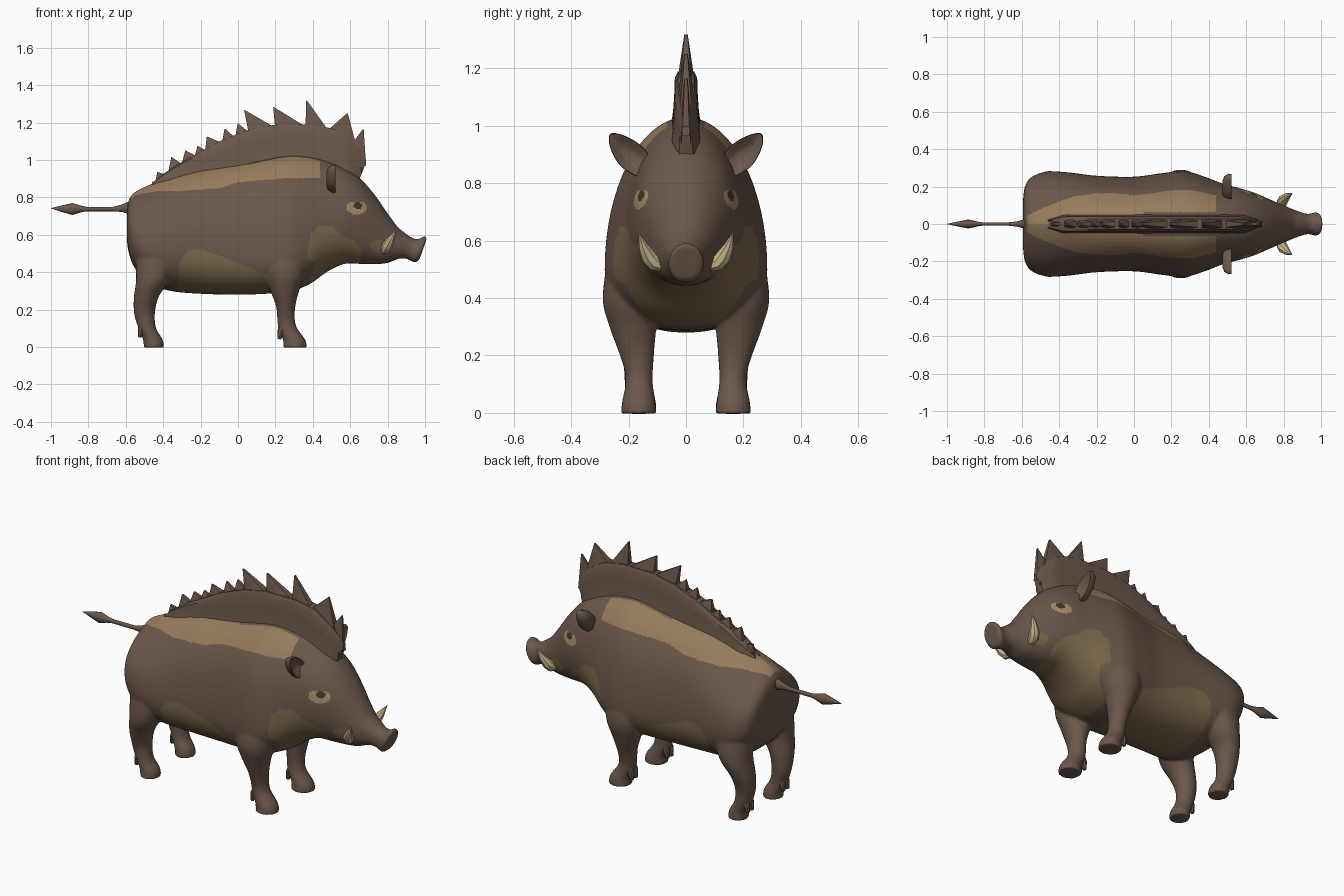
import bpy, bmesh, math
from mathutils import Vector

if "Cube" in bpy.data.objects:
    bpy.data.objects.remove(bpy.data.objects["Cube"])


def material(name, r, g, b):
    m = bpy.data.materials.new(name)
    lin = [((c / 255 + 0.055) / 1.055) ** 2.4 for c in (r, g, b)]
    m.diffuse_color = (*lin, 1)
    m.use_nodes = True
    m.node_tree.nodes["Principled BSDF"].inputs["Base Color"].default_value = m.diffuse_color
    return m


BROWN = material("brown_hide", 107, 87, 75)
TAN = material("tan_back", 150, 123, 92)
OLIVE = material("olive_belly", 125, 104, 76)
EYE_TAN = material("eye_tan", 166, 142, 102)
DARK = material("dark_eye", 70, 55, 46)
IVORY = material("ivory_tusk", 206, 186, 142)


def add_object(name, bm, mat=BROWN, smooth=40):
    bmesh.ops.recalc_face_normals(bm, faces=bm.faces[:])
    me = bpy.data.meshes.new(name)
    bm.to_mesh(me)
    bm.free()
    ob = bpy.data.objects.new(name, me)
    bpy.context.collection.objects.link(ob)
    me.materials.append(mat)
    if smooth:
        bpy.ops.object.select_all(action='DESELECT')
        bpy.context.view_layer.objects.active = ob
        ob.select_set(True)
        bpy.ops.object.shade_smooth_by_angle(angle=math.radians(smooth))
    return ob


def loft(bm, rings):
    """Closed skin over equal sized rings of points."""
    vs = [[bm.verts.new(p) for p in r] for r in rings]
    n = len(vs[0])
    for a, b in zip(vs, vs[1:]):
        for i in range(n):
            j = (i + 1) % n
            bm.faces.new((a[i], a[j], b[j], b[i]))
    bm.faces.new(vs[0])
    bm.faces.new(vs[-1][::-1])


def smooth_rows(rows, steps):
    """Catmull-Rom interpolation of parameter rows."""
    out = []
    for i in range(len(rows) - 1):
        p = [rows[max(0, min(len(rows) - 1, i + k))] for k in (-1, 0, 1, 2)]
        for s in range(steps):
            t = s / steps
            out.append([0.5 * (2 * b + (c - a) * t + (2 * a - 5 * b + 4 * c - d) * t * t
                               + (3 * b - a - 3 * c + d) * t ** 3) for a, b, c, d in zip(*p)])
    return out + [list(rows[-1])]


def line(pts, x):
    """Piecewise linear height at x."""
    if x <= pts[0][0]:
        return pts[0][1]
    for (a, za), (b, zb) in zip(pts, pts[1:]):
        if x <= b:
            return za + (zb - za) * (x - a) / (b - a)
    return pts[-1][1]


# Trunk and head: x, bottom, top, half width, height of the widest point
STATIONS = [
    (-.593, .56, .74, .13, .64), (-.583, .50, .79, .20, .62), (-.55, .42, .83, .25, .58),
    (-.47, .34, .87, .28, .54), (-.36, .30, .915, .277, .52), (-.2, .285, .95, .258, .51),
    (0, .28, .98, .253, .50), (.15, .285, 1.01, .272, .50), (.27, .295, 1.03, .283, .50),
    (.38, .335, 1.025, .252, .54), (.48, .405, 1.0, .214, .62), (.57, .445, .96, .19, .67),
    (.65, .445, .905, .165, .67), (.73, .443, .815, .13, .63), (.80, .45, .715, .10, .57),
    (.86, .472, .635, .075, .55), (.915, .472, .585, .056, .53), (.95, .46, .578, .056, .522),
    (.973, .452, .594, .063, .524), (.99, .468, .582, .055, .525)]
POINTED = [(-.5, 1.6), (-.36, 1.45), (-.2, 1.05), (0, 1)]
bm = bmesh.new()
rings = []
for x, zb, zt, w, zw in smooth_rows(STATIONS, 6):
    ring = []
    for k in range(64):
        a = math.tau * k / 64
        c, s = math.cos(a), math.sin(a)
        p = 1 if s > 0 else 0.85
        z = zw + (zt - zw if s > 0 else zw - zb) * math.copysign(abs(s) ** p, s)
        y = w * math.copysign(abs(c) ** (line(POINTED, x) if s > 0 else p), c)
        tilt = max(0, min(1, (x - .86) / .08)) * .35 * (z - .525)
        ring.append((x + tilt, y, z))
    rings.append(ring)
loft(bm, rings)

# Legs: centre x, centre y, height, radius x, radius y
FRONT = [(.305, .165, -.003, .064, .062), (.30, .165, .04, .060, .058), (.266, .163, .10, .051, .048),
         (.257, .165, .15, .047, .05), (.255, .174, .22, .052, .064), (.25, .185, .30, .077, .082),
         (.25, .195, .40, .11, .096), (.25, .18, .55, .12, .09)]
BACK = [(-.45, .16, -.003, .054, .058), (-.455, .16, .04, .053, .055), (-.485, .165, .10, .048, .049),
        (-.50, .167, .18, .056, .054), (-.49, .18, .27, .067, .074), (-.455, .19, .36, .09, .093),
        (-.43, .185, .50, .12, .09)]
for leg in (FRONT, BACK):
    for side in (1, -1):
        loft(bm, [[(cx + rx * math.cos(math.tau * k / 24), side * (cy + ry * math.sin(math.tau * k / 24)), z)
                   for k in range(24)] for cx, cy, z, rx, ry in smooth_rows(leg, 4)])
body = add_object("body", bm, smooth=0)

# Fuse the trunk and legs into one smooth skin
rm = body.modifiers.new("fuse", 'REMESH')
rm.mode, rm.voxel_size = 'VOXEL', 0.0075
sm = body.modifiers.new("soften", 'SMOOTH')
sm.factor, sm.iterations = 0.5, 8
dg = bpy.context.evaluated_depsgraph_get()
skin = bpy.data.meshes.new_from_object(body.evaluated_get(dg))
body.modifiers.clear()
body.data = skin
skin.materials.clear()
for m in (BROWN, TAN, OLIVE, EYE_TAN, DARK):
    skin.materials.append(m)

# Coat markings by region
BACK_LINE = [(-.57, .77), (-.5, .795), (-.3, .835), (-.1, .85), (0, .88), (.2, .90), (.44, .905)]
BACK_WIDTH = [(-.58, .04), (-.5, .08), (-.4, .12), (-.3, .155), (-.2, .175), (0, .20), (.44, .20)]
BELLY_LINE = [(-.33, .30), (-.31, .46), (-.27, .515), (-.2, .525), (-.05, .47), (.17, .38)]
CHEST_TOP = [(.37, .46), (.385, .58), (.43, .65), (.5, .65), (.55, .60), (.62, .57), (.66, .52)]
CHEST_WIDTH = [(.28, .10), (.35, .155), (.45, .215), (.5, .30)]
CHEST_BACK = [(.28, .28), (.36, .33), (.46, .37)]


def oval(x, z, cx, cz, rx, rz):
    return ((x - cx) / rx) ** 2 + ((z - cz) / rz) ** 2 < 1


def coat(x, y, z):
    if x > .57 and oval(x, z, .640, .757, .024, .018):
        return 4
    if x > .57 and oval(x, z, .635, .745, .054, .036) and z < .773:
        return 3
    if -.57 < x < .44 and z > line(BACK_LINE, x) and (.065 if x > .05 else 0) < y < line(BACK_WIDTH, x):
        return 1
    if -.33 < x < .165 and z < line(BELLY_LINE, x):
        return 2
    if line(CHEST_BACK, z) < x < .66 and .25 < z < line(CHEST_TOP, x) + .02 * (x < .4) \
            and y < line(CHEST_WIDTH, z):
        return 2
    return 2 if oval(x, z, .75, .54, .05, .034) else 0


for f in skin.polygons:
    f.use_smooth = True
    c = f.center
    f.material_index = coat(c.x, abs(c.y), c.z)

# Mane ridge with a sloping front edge
TOPLINE = [(s[0], s[2]) for s in STATIONS]
CREST = [(-.46, .87), (-.40, .925), (-.3, .99), (-.1, 1.10), (.05, 1.16), (.2, 1.19), (.4, 1.19),
         (.52, 1.165), (.6, 1.11), (.66, 1.05), (.685, 1.0)]
bm = bmesh.new()
rings = []
for i in range(49):
    x = -.46 + 1.145 * i / 48
    lo, hi = line(TOPLINE, x), line(CREST, x)
    k = min(1, .5 + (x + .46) * 6, .35 + (.69 - x) * 6)
    h = max(hi - lo, .01)
    half = [(.052 * k, lo - .03), (.044 * k, lo + .2 * h), (.041 * k, lo + .5 * h),
            (.039 * k, lo + .85 * h), (.028 * k, hi)]
    pts = [(min(x, .65 + .4 * (z - .90)), y, z) for y, z in half]
    rings.append(pts + [(px, -y, z) for px, y, z in reversed(pts)])
loft(bm, rings)
add_object("mane_ridge", bm)

# Mane bristles leaning backwards: base start, base end, tip x, tip z
BRISTLES = [(-.45, -.36, -.43, .935), (-.38, -.28, -.355, 1.015), (-.31, -.2, -.28, 1.05),
            (-.24, -.15, -.215, 1.075), (-.18, -.06, -.165, 1.125), (-.09, 0, -.07, 1.167),
            (-.02, .08, 0, 1.195), (.06, .23, .035, 1.267), (.2, .40, .19, 1.283),
            (.36, .50, .367, 1.318), (.46, .645, .585, 1.25), (.60, .685, .67, 1.165)]
bm = bmesh.new()
for a, b, tx, tz in BRISTLES:
    za, zb = line(CREST, a) - .035, line(CREST, b) - .035
    w = .018 if a < -.4 or b > .68 else .032
    e = w * .7
    m = (a + b) / 2
    loft(bm, [[(a, -e, za), (m, -w, (za + zb) / 2), (b, -e, zb), (b, e, zb),
               (m, w, (za + zb) / 2), (a, e, za)],
              [(tx - .002, -.005, tz), (tx, -.006, tz), (tx + .002, -.005, tz),
               (tx + .002, .005, tz), (tx, .006, tz), (tx - .002, .005, tz)]])
add_object("mane_bristles", bm, smooth=25)


def tube(bm, path, n=12, flat=1.0):
    """Round tube along rows of x, y, z, radius."""
    rings = []
    for i, row in enumerate(path):
        d = Vector(path[min(i + 1, len(path) - 1)][:3]) - Vector(path[max(i - 1, 0)][:3])
        u = d.cross(Vector((0, 1, 0))).normalized()
        v = d.cross(u).normalized()
        rings.append([Vector(row[:3]) + row[3] * (u * math.cos(math.tau * k / n)
                      + v * flat * math.sin(math.tau * k / n)) for k in range(n)])
    loft(bm, rings)


# Tail with a tuft
bm = bmesh.new()
tube(bm, [(-.54, 0, .74, .045), (-.585, 0, .745, .033), (-.62, 0, .742, .02), (-.67, 0, .738, .012),
          (-.81, 0, .738, .012), (-.84, 0, .738, .018), (-.885, 0, .738, .032),
          (-.94, 0, .74, .018), (-1.0, 0, .742, .001)], flat=.75)
add_object("tail", bm)

# Cupped ears
EAR = [(.12, .88), (.15, .925), (.205, .962), (.262, .974), (.266, .93), (.24, .875), (.205, .842), (.16, .825)]
for side, name in ((1, "left_ear"), (-1, "right_ear")):
    bm = bmesh.new()
    cy, cz = .2, .9
    rings = []
    for x, s in ((.472, .4), (.482, .8), (.506, 1.0), (.52, .96), (.516, .80), (.494, .5), (.49, .2)):
        rings.append([(x, side * (cy + (y - cy) * s), cz + (z - cz) * s)
                      for y, z, *_ in smooth_rows(EAR + EAR[:1], 3)[:-1]])
    loft(bm, rings)
    add_object(name, bm, smooth=60)

# Thick curved tusks
bm = bmesh.new()
for s in (1, -1):
    tube(bm, [(.785, s * .085, .515, .022), (.79, s * .112, .522, .028), (.80, s * .132, .545, .028),
              (.82, s * .15, .582, .018), (.845, s * .163, .627, .002)], 8)
add_object("tusks", bm, IVORY)

# Blunt dewclaws behind every foot
bm = bmesh.new()
for x, z in ((.228, .10), (-.518, .11)):
    for s in (1, -1):
        for y in (.145, .182):
            tube(bm, [(x + .02, s * y, z + .04, .016), (x + .002, s * y, z - .015, .020),
                      (x - .008, s * y, z - .058, .010)], 8)
add_object("dewclaws", bm)
